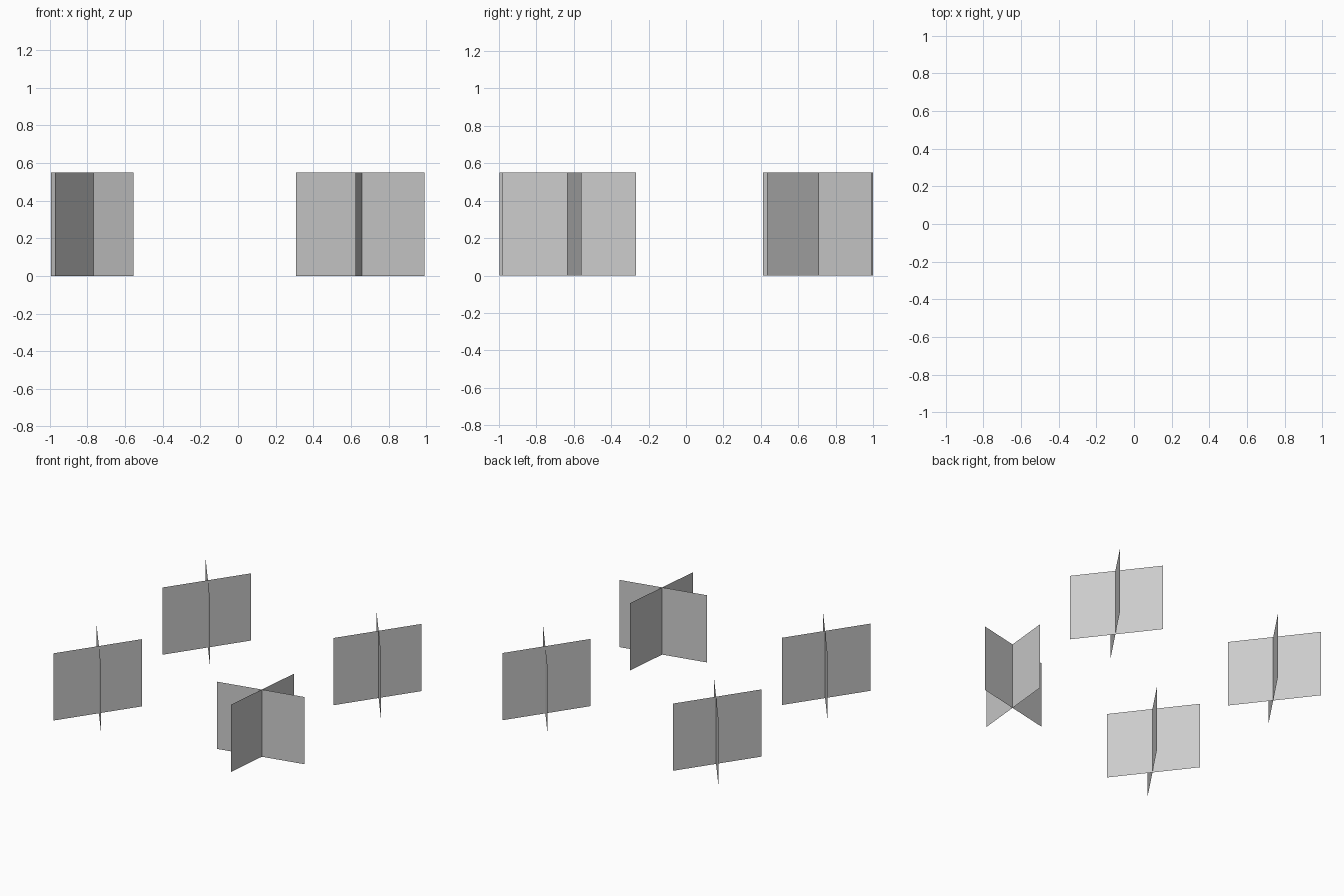
import bpy
from math import radians

if "Cube" in bpy.data.objects:
    bpy.data.objects.remove(bpy.data.objects["Cube"])

HEIGHT = 0.55
# Plan of one plant card cross: two upright cards, each a pair of end points
CARDS = [((-0.218, 0.290), (0.219, -0.277)),
         ((0.198, 0.281), (-0.196, -0.298))]


def crossed_cards(name, x, y, turn=0.0):
    """Two flat upright cards crossing each other."""
    verts, faces = [], []
    for a, b in CARDS:
        n = len(verts)
        verts += [(*a, 0), (*b, 0), (*b, HEIGHT), (*a, HEIGHT)]
        faces.append((n, n + 1, n + 2, n + 3))
    mesh = bpy.data.meshes.new(name)
    mesh.from_pydata(verts, [], faces)
    obj = bpy.data.objects.new(name, mesh)
    obj.location = (x, y, 0)
    obj.rotation_euler.z = radians(turn)
    bpy.context.collection.objects.link(obj)
    return obj


# Three crosses share one heading, the front right one is turned
crossed_cards("cross_back_left", -0.775, 0.71)
crossed_cards("cross_back_right", 0.771, 0.71)
crossed_cards("cross_front_left", -0.775, -0.70)
crossed_cards("cross_front_right", 0.655, -0.628, -43.3)
